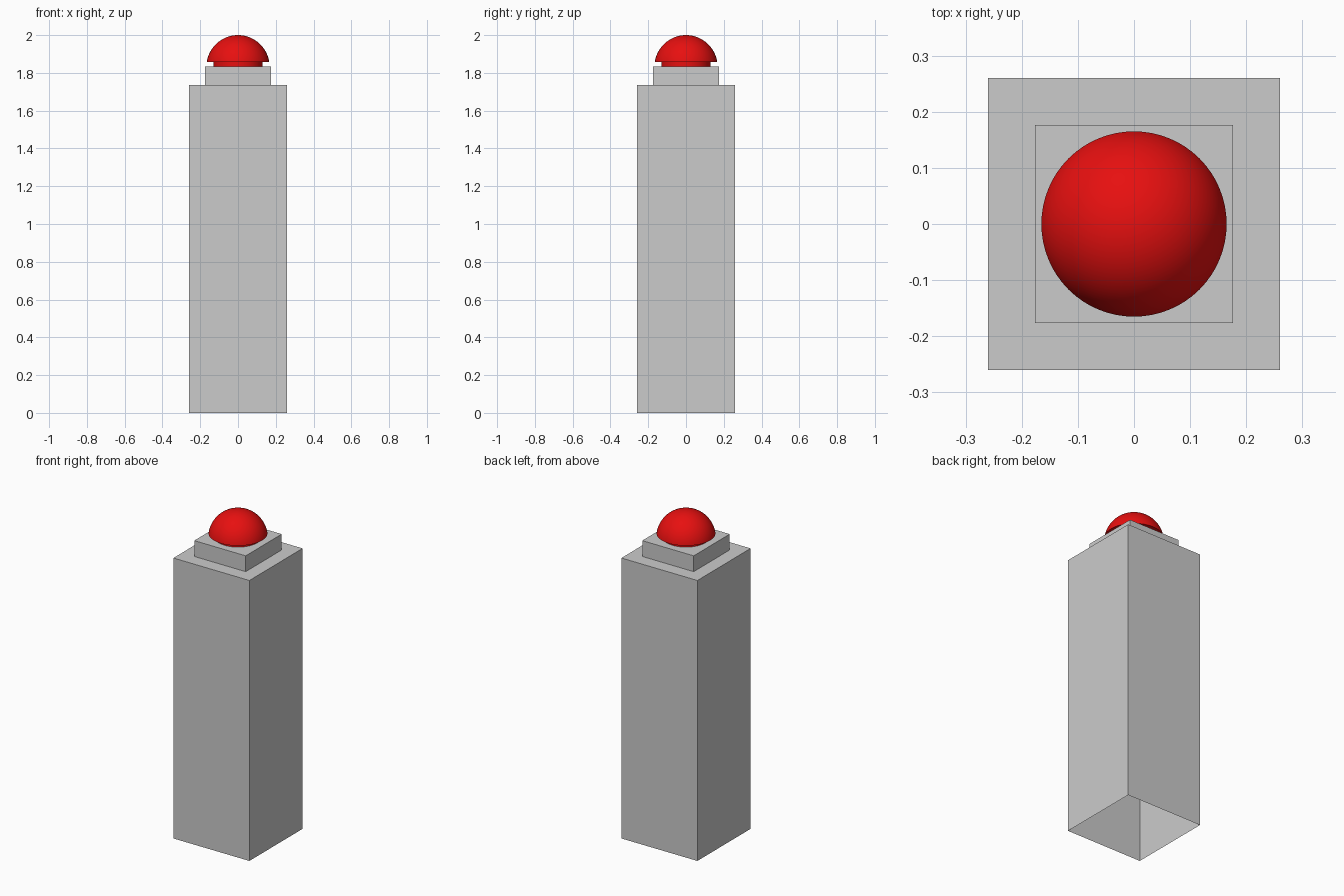
import bpy, bmesh, math

cube = bpy.data.objects.get("Cube")
if cube:
    bpy.data.objects.remove(cube, do_unlink=True)


def material(name, rgb):
    mat = bpy.data.materials.new(name)
    mat.use_nodes = True
    mat.diffuse_color = (*rgb, 1)
    mat.node_tree.nodes["Principled BSDF"].inputs["Base Color"].default_value = (*rgb, 1)
    return mat


def add_object(name, bm, mat):
    bmesh.ops.recalc_face_normals(bm, faces=bm.faces)
    mesh = bpy.data.meshes.new(name)
    bm.to_mesh(mesh)
    bm.free()
    mesh.materials.append(mat)
    obj = bpy.data.objects.new(name, mesh)
    bpy.context.collection.objects.link(obj)
    return obj


def open_box(name, half, bottom, top, mat):
    """Square box with no floor."""
    bm = bmesh.new()
    bmesh.ops.create_cube(bm, size=1)
    for v in bm.verts:
        v.co.x *= 2 * half
        v.co.y *= 2 * half
        v.co.z = top if v.co.z > 0 else bottom
    floor = [f for f in bm.faces if f.normal.z < -0.5]
    bmesh.ops.delete(bm, geom=floor, context="FACES")
    return add_object(name, bm, mat)


def lathe(name, profile, mat, steps=64):
    """Spin a radius/height profile around the z axis."""
    bm = bmesh.new()
    verts = [bm.verts.new((r, 0, z)) for r, z in profile]
    edges = [bm.edges.new(pair) for pair in zip(verts, verts[1:])]
    bmesh.ops.spin(bm, geom=verts + edges, cent=(0, 0, 0), axis=(0, 0, 1),
                   angle=2 * math.pi, steps=steps)
    bmesh.ops.remove_doubles(bm, verts=bm.verts, dist=1e-5)
    return add_object(name, bm, mat)


grey = material("light grey", (0.6, 0.6, 0.6))
red = material("bright red", (0.8, 0.005, 0.005))

# Tall hollow pillar and the smaller block on its top
pillar_top, block_top = 1.735, 1.833
open_box("pillar", 0.26, 0, pillar_top, grey)
open_box("button_block", 0.176, pillar_top, block_top, grey)

# Push button: narrow neck, flat underside and domed cap
radius, neck, rim = 0.167, 0.13, 0.025
start = math.asin(rim / radius)
rings = 20
profile = [(neck, block_top), (neck, block_top + rim)]
for i in range(rings + 1):
    a = start + (math.pi / 2 - start) * i / rings
    profile.append((radius * math.cos(a), block_top + radius * math.sin(a)))
button = lathe("push_button", profile, red)

bpy.ops.object.select_all(action="DESELECT")
button.select_set(True)
bpy.context.view_layer.objects.active = button
bpy.ops.object.shade_smooth_by_angle(angle=math.radians(35))
